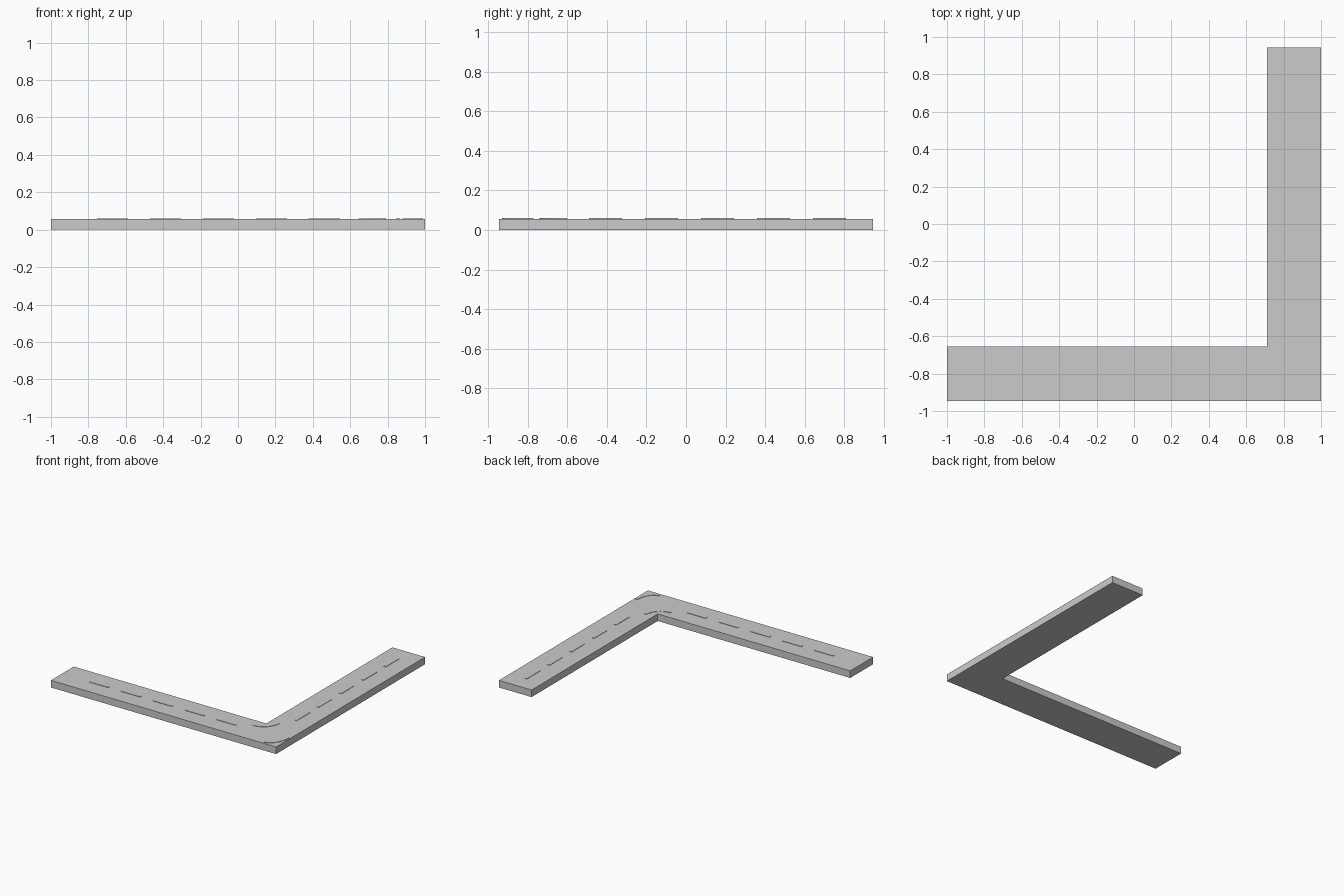
import bpy, bmesh
from math import sin, cos, pi

if "Cube" in bpy.data.objects:
    bpy.data.objects.remove(bpy.data.objects["Cube"])

TOP = 0.057      # road surface height
MARK = 0.06      # top of painted markings


def prism(name, outline, z0, z1):
    """Extrude a counter-clockwise outline from z0 to z1."""
    bm = bmesh.new()
    face = bm.faces.new([bm.verts.new((x, y, z0)) for x, y in outline])
    ext = bmesh.ops.extrude_face_region(bm, geom=[face], use_keep_orig=True)
    for v in ext["geom"]:
        if isinstance(v, bmesh.types.BMVert):
            v.co.z = z1
    bmesh.ops.recalc_face_normals(bm, faces=bm.faces)
    mesh = bpy.data.meshes.new(name)
    bm.to_mesh(mesh)
    bm.free()
    obj = bpy.data.objects.new(name, mesh)
    bpy.context.collection.objects.link(obj)
    return obj


def rect(x0, x1, y0, y1):
    return [(x0, y0), (x1, y0), (x1, y1), (x0, y1)]


def curved_mark(name, cx, cy, rx, ry, width, steps=8):
    """Quarter-turn stripe heading from +x to +y."""
    angles = [-pi / 2 + pi / 2 * i / steps for i in range(steps + 1)]
    h = width / 2
    outer = [(cx + (rx + h) * cos(a), cy + (ry + h) * sin(a)) for a in angles]
    inner = [(cx + (rx - h) * cos(a), cy + (ry - h) * sin(a)) for a in angles]
    prism(name, outer + inner[::-1], TOP - 0.002, MARK)


# L-shaped road slab
prism("road_slab", [(-1, -0.945), (1, -0.945), (1, 0.945), (0.71, 0.945),
                    (0.71, -0.655), (-1, -0.655)], 0, TOP)

# centre-line dashes, the same spacing on both arms
CX, CY, HALF = 0.855, -0.80, 0.01
for k in range(5):
    a = 0.31 + 0.283 * k
    b = a + 0.167
    prism(f"dash_x_{k}", rect(CX - b, CX - a, CY - HALF, CY + HALF), TOP - 0.002, MARK)
    prism(f"dash_y_{k}", rect(CX - HALF, CX + HALF, CY + a, CY + b), TOP - 0.002, MARK)

# curved stripes around the corner
curved_mark("inner_curve_mark", 0.645, -0.60, 0.135, 0.13, 0.02)
curved_mark("outer_curve_mark", 0.88, -0.77, 0.10, 0.15, 0.02)
